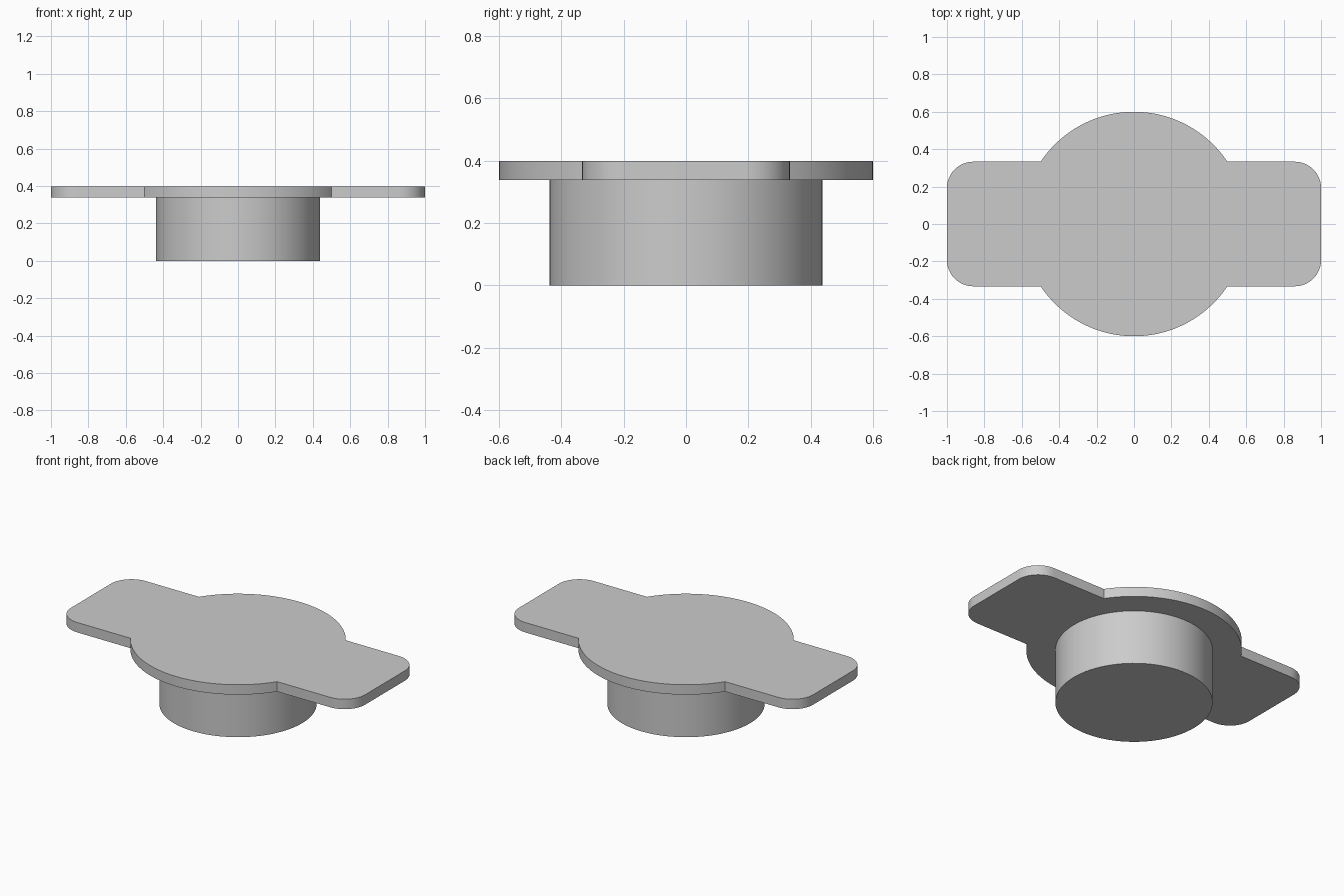
import bpy
import bmesh
from math import acos, asin, cos, sin, pi, radians

if "Cube" in bpy.data.objects:
    bpy.data.objects.remove(bpy.data.objects["Cube"], do_unlink=True)

HUB_RADIUS = 0.438
DISC_RADIUS = 0.6
TAB_HALF_WIDTH = 0.333
CORNER_RADIUS = 0.14
PLATE_BOTTOM, PLATE_TOP = 0.337, 0.398

grey = bpy.data.materials.new("plain grey")
grey.use_nodes = True
colour = (0.6, 0.6, 0.6, 1)
grey.diffuse_color = colour
grey.node_tree.nodes["Principled BSDF"].inputs["Base Color"].default_value = colour


def arc(cx, cy, radius, start, end, steps):
    """Points along an arc, both ends included."""
    angles = [start + (end - start) * i / steps for i in range(steps + 1)]
    return [(cx + radius * cos(a), cy + radius * sin(a)) for a in angles]


def prism(name, outline, bottom, top):
    """Extrude a flat outline straight up and keep its corners sharp."""
    bm = bmesh.new()
    face = bm.faces.new([bm.verts.new((x, y, bottom)) for x, y in outline])
    extruded = bmesh.ops.extrude_face_region(bm, geom=[face], use_keep_orig=True)
    raised = [v for v in extruded["geom"] if isinstance(v, bmesh.types.BMVert)]
    bmesh.ops.translate(bm, verts=raised, vec=(0, 0, top - bottom))
    bmesh.ops.recalc_face_normals(bm, faces=bm.faces[:])
    mesh = bpy.data.meshes.new(name)
    bm.to_mesh(mesh)
    bm.free()
    mesh.materials.append(grey)
    obj = bpy.data.objects.new(name, mesh)
    bpy.context.collection.objects.link(obj)
    bpy.ops.object.select_all(action="DESELECT")
    obj.select_set(True)
    bpy.context.view_layer.objects.active = obj
    bpy.ops.object.shade_smooth_by_angle(angle=radians(30))


# Round hub below the plate
prism("hub", arc(0, 0, HUB_RADIUS, 0, 2 * pi, 96)[:-1], 0, PLATE_BOTTOM)

# Half of the plate outline: rounded right tab, then the back disc edge
corner_x, corner_y = 1 - CORNER_RADIUS, TAB_HALF_WIDTH - CORNER_RADIUS
meet = asin(TAB_HALF_WIDTH / DISC_RADIUS)
half = arc(corner_x, -corner_y, CORNER_RADIUS, -pi / 2, 0, 12)
half += arc(corner_x, corner_y, CORNER_RADIUS, 0, pi / 2, 12)
half += arc(0, 0, DISC_RADIUS, meet, pi - meet, 48)

# Disc with two tabs, completed by a half turn of the outline
prism("winged_plate", half + [(-x, -y) for x, y in half], PLATE_BOTTOM, PLATE_TOP)
